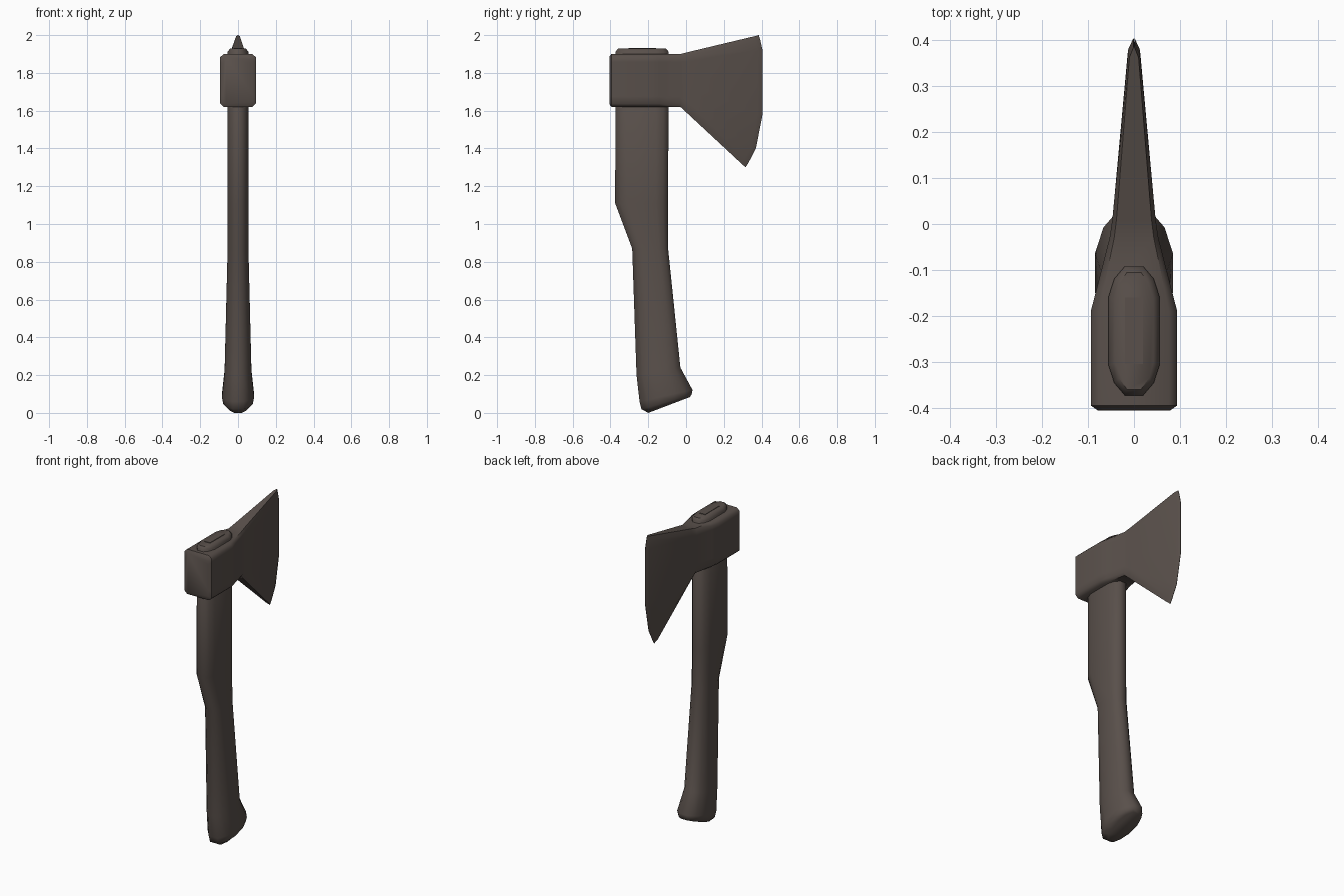
import bpy, bmesh, math

if "Cube" in bpy.data.objects:
    bpy.data.objects.remove(bpy.data.objects["Cube"])

mat = bpy.data.materials.new("dark brown grey")
mat.diffuse_color = (0.10, 0.08, 0.07, 1)
mat.use_nodes = True
mat.node_tree.nodes["Principled BSDF"].inputs["Base Color"].default_value = mat.diffuse_color


def loft(name, rings, cap_end=True, angle=50):
    """Skin closed rings of equal length into one solid."""
    bm = bmesh.new()
    loops = [[bm.verts.new(p) for p in r] for r in rings]
    n = len(rings[0])
    for a, b in zip(loops, loops[1:]):
        for i in range(n):
            j = (i + 1) % n
            bm.faces.new((a[i], a[j], b[j], b[i]))
    bm.faces.new(loops[0])
    if cap_end:
        bm.faces.new(loops[-1])
    bmesh.ops.remove_doubles(bm, verts=bm.verts, dist=0.0005)
    bmesh.ops.recalc_face_normals(bm, faces=bm.faces)
    me = bpy.data.meshes.new(name)
    bm.to_mesh(me)
    bm.free()
    me.materials.append(mat)
    ob = bpy.data.objects.new(name, me)
    bpy.context.collection.objects.link(ob)
    bpy.ops.object.select_all(action='DESELECT')
    ob.select_set(True)
    bpy.context.view_layer.objects.active = ob
    bpy.ops.object.shade_smooth_by_angle(angle=math.radians(angle))
    return ob


# Handle: tilted 12-sided ovals (back y, back z, front y, front z, half width, roundness)
def oval(yb, zb, yf, zf, w, f):
    half = [(-f, 0.36), (-f + 0.0, 0.36)]
    side = [(0, 0.36), (f * 0.42, 0.78), (f, 1.0)]  # (inset along length, width)
    right = [(t, s if i else 0.36) for i, (t, s) in enumerate(side)]
    right += [(1 - t, s) for t, s in reversed(right)]
    pts = right + [(t, -s) for t, s in reversed(right)]
    return [(w * s, yb + (yf - yb) * t, zb + (zf - zb) * t) for t, s in pts]


stations = [
    (-.360, 1.928, -.105, 1.928, .042, .23),
    (-.373, 1.912, -.092, 1.912, .055, .23),
    (-.375, 1.110, -.095, 1.110, .055, .23),
    (-.285, .870, -.095, .870, .055, .26),
    (-.262, .200, -.030, .240, .071, .32),
    (-.246, .060, .034, .122, .085, .35),
    (-.236, .020, .029, .095, .078, .35),
    (-.200, .000, .018, .083, .055, .35),
]
loft("handle", [oval(*s) for s in stations])

# Wedge driven into the handle top
loft("wedge", [[(-.02, -.305, z), (.02, -.305, z), (.02, -.16, z), (-.02, -.16, z)]
               for z in (1.90, 1.931)], angle=30)

# Head: sections running from the poll to the cutting edge
ROWS = (0, .06, .15, .5, .8, .94, 1)


def section(rows, w, c):
    """rows: (y, z) down one side; outer rows are chamfered by c."""
    side = [(w - c if i in (0, 6) else w, y, z) for i, (y, z) in enumerate(rows)]
    return side + [(-x, y, z) for x, y, z in reversed(side)]


def straight(y, top, bottom):
    return [(y, top + (bottom - top) * t) for t in ROWS]


body = [  # y, top, bottom, half width, chamfer
    (-.406, 1.885, 1.635, .078, .015),
    (-.395, 1.90, 1.62, .094, .018),
    (-.19, 1.90, 1.62, .094, .018),
    (-.14, 1.90, 1.62, .081, .015),
    (-.03, 1.90, 1.62, .053, .010),
    (.01, 1.91, 1.583, .047, .009),
]
bevel = [(.362, 1.994), (.368, 1.966), (.379, 1.92), (.379, 1.58),
         (.346, 1.41), (.308, 1.345), (.293, 1.32)]
edge = [(.385, 2.0), (.394, 1.97), (.405, 1.92), (.405, 1.58),
        (.370, 1.40), (.331, 1.325), (.315, 1.30)]
rings = [section(straight(y, t, b), w, c) for y, t, b, w, c in body]
rings += [section(bevel, .013, .003), section(edge, .001, 0)]
loft("axe_head", rings)
